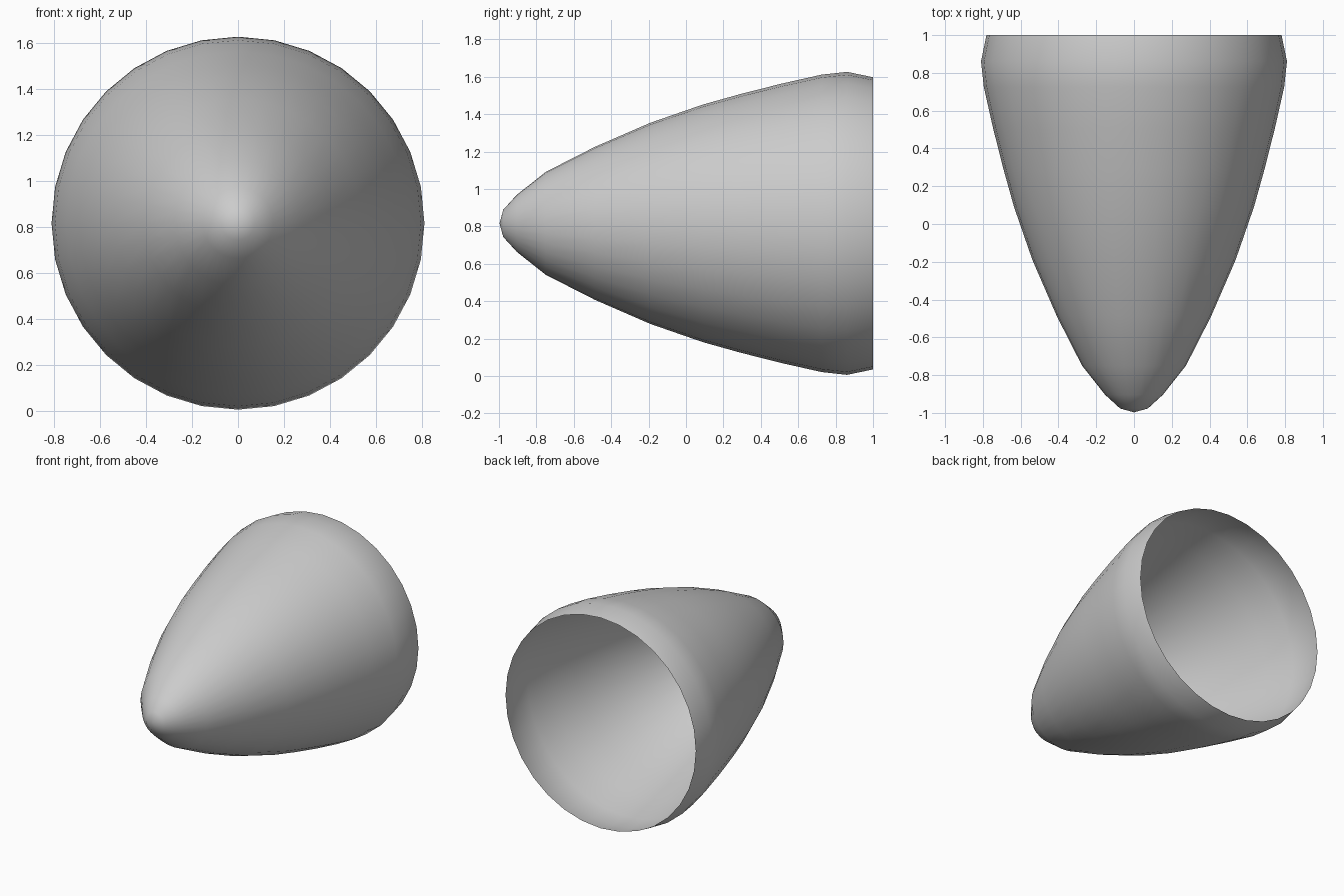
import bpy, bmesh, math

if "Cube" in bpy.data.objects:
    bpy.data.objects.remove(bpy.data.objects["Cube"])

SIDES = 32
CENTRE_Z = 0.816
# (y, radius) from the nose to the open rim
PROFILE = [(-0.977, 0.073), (-0.904, 0.153), (-0.75, 0.275), (-0.487, 0.409),
           (-0.19, 0.538), (0.09, 0.635), (0.29, 0.691), (0.507, 0.746),
           (0.725, 0.795), (0.861, 0.81), (1.0, 0.781)]

# Nose cone: single-walled shell revolved about the y axis, open at the back
bm = bmesh.new()
tip = bm.verts.new((0, -0.997, CENTRE_Z))
rings = []
for y, r in PROFILE:
    rings.append([bm.verts.new((r * math.cos(a), y, CENTRE_Z + r * math.sin(a)))
                  for a in (2 * math.pi * i / SIDES for i in range(SIDES))])

for i in range(SIDES):
    j = (i + 1) % SIDES
    bm.faces.new((tip, rings[0][i], rings[0][j]))
    for a, b in zip(rings, rings[1:]):
        bm.faces.new((a[i], b[i], b[j], a[j]))
bm.normal_update()
# Point the surface outwards
if bm.faces[:][0].normal.y > 0:
    bmesh.ops.reverse_faces(bm, faces=bm.faces[:])
for f in bm.faces:
    f.smooth = True

mesh = bpy.data.meshes.new("nose_cone")
bm.to_mesh(mesh)
bm.free()
obj = bpy.data.objects.new("nose_cone", mesh)
bpy.context.collection.objects.link(obj)
